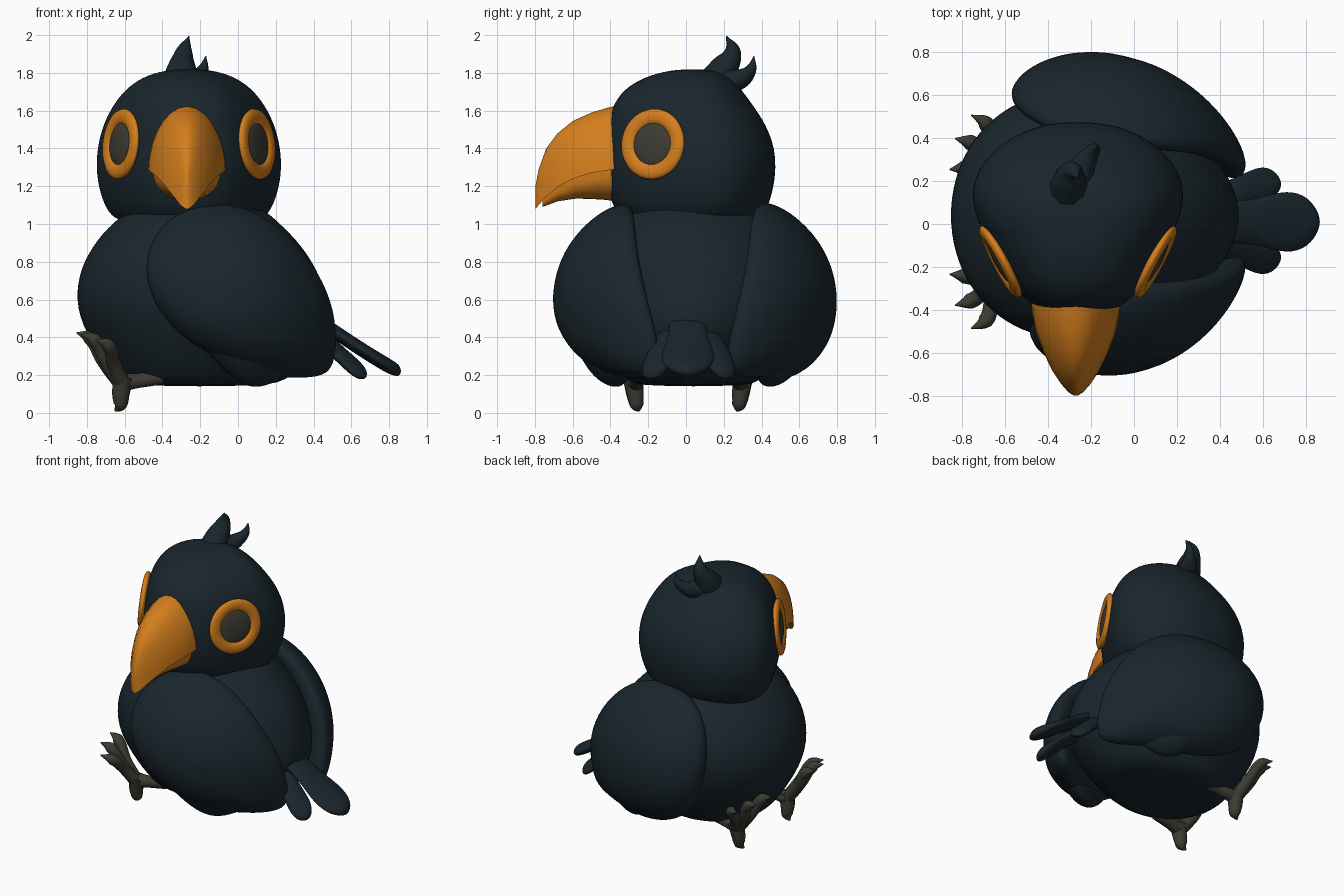
import bpy, bmesh
from math import sin, cos, pi
from mathutils import Vector

if "Cube" in bpy.data.objects:
    bpy.data.objects.remove(bpy.data.objects["Cube"], do_unlink=True)


def material(name, rgb):
    m = bpy.data.materials.new(name)
    m.use_nodes = True
    color = (*rgb, 1)
    m.diffuse_color = color
    m.node_tree.nodes["Principled BSDF"].inputs["Base Color"].default_value = color
    return m


PLUMAGE = material("dark_blue_plumage", (0.0098, 0.0195, 0.0265))
ORANGE = material("orange", (0.66, 0.21, 0.012))
GREY = material("warm_grey", (0.047, 0.045, 0.033))
MID = 0.04      # y of the body's plane of symmetry
HEAD_X = -0.26  # x of the head's plane of symmetry


def finish(obj, mat, subdiv):
    obj.data.materials.clear()
    obj.data.materials.append(mat)
    if subdiv:
        obj.data.shade_smooth()
        mod = obj.modifiers.new("smooth", "SUBSURF")
        mod.levels = mod.render_levels = subdiv
    else:
        bpy.ops.object.select_all(action="DESELECT")
        bpy.context.view_layer.objects.active = obj
        obj.select_set(True)
        bpy.ops.object.shade_smooth_by_angle(angle=0.8)
    return obj


def loft(name, rings, mat, subdiv=2):
    """Skin a list of equal-sized point rings and cap both ends."""
    bm = bmesh.new()
    rows = [[bm.verts.new(p) for p in ring] for ring in rings]
    n = len(rows[0])
    for a, b in zip(rows, rows[1:]):
        for i in range(n):
            j = (i + 1) % n
            bm.faces.new((a[i], a[j], b[j], b[i]))
    bm.faces.new(rows[0])
    bm.faces.new(rows[-1])
    bmesh.ops.recalc_face_normals(bm, faces=bm.faces)
    mesh = bpy.data.meshes.new(name)
    bm.to_mesh(mesh)
    bm.free()
    obj = bpy.data.objects.new(name, mesh)
    bpy.context.collection.objects.link(obj)
    return finish(obj, mat, subdiv)


def tube(name, strands, mat):
    """Tapered round strands; each point is x, y, z, radius."""
    curve = bpy.data.curves.new(name, "CURVE")
    curve.dimensions = "3D"
    curve.bevel_depth = 1
    curve.bevel_resolution = 3
    curve.resolution_u = 6
    curve.use_fill_caps = True
    for pts in strands:
        spline = curve.splines.new("BEZIER")
        spline.bezier_points.add(len(pts) - 1)
        for bp, (x, y, z, r) in zip(spline.bezier_points, pts):
            bp.co = (x, y, z)
            bp.radius = r
            bp.handle_left_type = bp.handle_right_type = "AUTO"
    obj = bpy.data.objects.new(name, curve)
    bpy.context.collection.objects.link(obj)
    bpy.ops.object.select_all(action="DESELECT")
    bpy.context.view_layer.objects.active = obj
    obj.select_set(True)
    bpy.ops.object.convert(target="MESH")
    return finish(bpy.context.view_layer.objects.active, mat, 0)


# Body: egg-shaped rings (z, front x, back x, half depth), narrower to the tail
rings = []
for z, x0, x1, hy in [(0.14, -0.56, 0.15, 0.29), (0.175, -0.65, 0.28, 0.37),
                      (0.38, -0.79, 0.49, 0.5), (0.55, -0.865, 0.5, 0.57),
                      (0.73, -0.855, 0.44, 0.58), (0.88, -0.78, 0.35, 0.54),
                      (1.01, -0.67, 0.22, 0.45), (1.13, -0.5, 0.08, 0.31)]:
    ring = []
    for i in range(24):
        t = 2 * pi * i / 24
        x = (x0 + x1) / 2 + (x1 - x0) / 2 * cos(t)
        ring.append((x, MID + hy * sin(t) * (1 - 0.15 * cos(t)), z))
    rings.append(ring)
loft("body", rings, PLUMAGE)

# Head: plan outline with flat cheeks, scaled and shifted by height
half = [(0.2, 0.41), (0.38, 0.31), (0.48, 0.17), (0.48, 0.03), (0.42, -0.1),
        (0.345, -0.24), (0.25, -0.38), (0.13, -0.45)]
plan = [(0, 0.43)] + half + [(0, -0.46)] + [(-x, y) for x, y in reversed(half)]
levels = [(1.0, 0.7, 0), (1.04, 0.87, 0), (1.13, 0.965, 0), (1.26, 1.03, 0),
          (1.4, 1.02, 0), (1.53, 0.95, -0.02), (1.64, 0.83, -0.045),
          (1.73, 0.67, -0.045), (1.79, 0.46, -0.02), (1.82, 0.2, 0)]
loft("head", [[(HEAD_X + s * x, MID + dy + s * y, z) for x, y in plan]
              for z, s, dy in levels], PLUMAGE)


# Wings: thick curved cushions hugging the body, each with a lower feather layer
def cushion(name, outline, thick, side, depth_mid, x_mid, bend):
    cx = sum(p[0] for p in outline) / len(outline)
    cz = sum(p[1] for p in outline) / len(outline)
    rings = []
    for k in range(11):
        phi = pi * (0.03 + 0.94 * k / 10)
        spread = 1.03 * sin(phi) ** 0.72
        ring = []
        for ox, oz in outline:
            x = cx + (ox - cx) * spread
            z = cz + (oz - cz) * spread
            dx, dz = x - x_mid, z - 0.6
            depth = depth_mid - (bend if dx > 0 else 0.2) * dx * dx
            depth -= (0.8 if dz > 0 else 0.6) * dz * dz
            ring.append((x, MID + side * (depth + thick * cos(phi)), z))
        rings.append(ring)
    loft(name, rings, PLUMAGE)


wing_back = [(-0.1, 1.11), (0.11, 1.06), (0.31, 0.9), (0.45, 0.69),
             (0.51, 0.5), (0.51, 0.32), (0.48, 0.21), (0.35, 0.19), (0.17, 0.2)]
wing_front = {"front": [(0, 0.25), (-0.2, 0.34), (-0.38, 0.48),
                        (-0.49, 0.7), (-0.46, 0.91), (-0.32, 1.06)],
              "rear": [(-0.04, 0.18), (-0.27, 0.22), (-0.47, 0.36),
                       (-0.57, 0.62), (-0.55, 0.9), (-0.36, 1.09)]}
feather = [(-0.3, 0.5), (-0.14, 0.29), (0.0, 0.16), (0.1, 0.13), (0.21, 0.17),
           (0.36, 0.27), (0.38, 0.42), (0.15, 0.55)]
for label, *shape in (("front", -1, 0.59, -0.17, 0.68), ("rear", 1, 0.61, -0.28, 0.54)):
    cushion(label + "_wing", wing_back + wing_front[label], 0.17, *shape)
    cushion(label + "_wing_feather", feather, 0.09, *shape)


# Tail: paddle feathers along stations (x, y, z, half width), outer ones rolled
def paddle(name, stations, thick, roll=0.0):
    loft(name, [[(x, y + w * cos(2 * pi * i / 12),
                  z + min(w, thick) * sin(2 * pi * i / 12)
                  - roll * w * cos(2 * pi * i / 12)) for i in range(12)]
                for x, y, z, w in stations], PLUMAGE)


paddle("tail_feather_middle",
       [(0.33, 0.01, 0.53, 0.11), (0.5, 0.01, 0.44, 0.1), (0.6, 0.01, 0.37, 0.12),
        (0.71, 0.01, 0.30, 0.155), (0.81, 0.01, 0.24, 0.125), (0.865, 0.01, 0.22, 0.03)],
       0.045)
for label, side in (("front", -1), ("rear", 1)):
    paddle("tail_feather_" + label,
           [(x, 0.015 + side * y, z, w) for x, y, z, w in
            [(0.33, 0.07, 0.47, 0.08), (0.48, 0.13, 0.37, 0.075),
             (0.57, 0.165, 0.28, 0.09), (0.64, 0.17, 0.225, 0.08),
             (0.685, 0.17, 0.205, 0.02)]], 0.048, side * 0.4)


# Beak: arched upper half with a hooked tip, rounded lower half
def beak(name, stations, arch):
    rings = []
    for y, z_edge, z_peak, w in stations:
        rings.append([(HEAD_X - 0.01 + w * cos(pi * i / 14), y,
                       z_edge + (z_peak - z_edge) * sin(pi * i / 14) ** arch)
                      for i in range(15)])
    loft(name, rings, ORANGE, 0)


beak("upper_beak", [(-0.37, 1.29, 1.625, 0.205), (-0.41, 1.285, 1.617, 0.203),
                    (-0.5, 1.27, 1.59, 0.185), (-0.6, 1.24, 1.545, 0.148),
                    (-0.68, 1.195, 1.48, 0.11), (-0.74, 1.145, 1.4, 0.07),
                    (-0.78, 1.1, 1.29, 0.035), (-0.797, 1.08, 1.2, 0.008)], 1.1)
beak("lower_beak", [(-0.36, 1.3, 1.12, 0.185), (-0.45, 1.285, 1.13, 0.165),
                    (-0.58, 1.25, 1.135, 0.12), (-0.68, 1.2, 1.12, 0.07),
                    (-0.76, 1.13, 1.09, 0.02)], 0.8)

# Eyes: flattened orange ring around a shallow pupil on each cheek
for label, side in (("left", 1), ("right", -1)):
    normal = Vector((side * 0.88, -0.47, 0.1)).normalized()
    spot = Vector((HEAD_X + side * 0.35, -0.17, 1.422)) + normal * 0.012
    turn = normal.to_track_quat("Z", "Y").to_euler()
    bpy.ops.mesh.primitive_torus_add(major_radius=0.147, minor_radius=0.041,
                                     major_segments=40, minor_segments=12,
                                     location=spot, rotation=turn)
    ring = bpy.context.object
    ring.name = label + "_eye_ring"
    ring.scale.z = 0.55
    finish(ring, ORANGE, 0)
    bpy.ops.mesh.primitive_uv_sphere_add(segments=32, ring_count=12, radius=0.118,
                                         location=spot, rotation=turn)
    pupil = bpy.context.object
    pupil.name = label + "_pupil"
    pupil.scale.z = 0.2
    finish(pupil, GREY, 0)

# Crest: two curled tufts
tube("crest", [
    [(-0.305, 0.15, 1.74, 0.1), (-0.3, 0.2, 1.82, 0.08),
     (-0.285, 0.245, 1.91, 0.047), (-0.26, 0.215, 1.995, 0.002)],
    [(-0.26, 0.22, 1.75, 0.07), (-0.22, 0.3, 1.775, 0.05),
     (-0.185, 0.345, 1.82, 0.03), (-0.17, 0.36, 1.89, 0.002)]], PLUMAGE)

# Feet: shank, heel spur and three raised toes with hooked claws
for label, side in (("front", -1), ("rear", 1)):
    def at(x, y, z, r):
        return (x, 0.01 + side * y, z, r)

    strands = [[at(-0.4, 0.26, 0.19, 0.04), at(-0.53, 0.27, 0.17, 0.04),
                at(-0.62, 0.28, 0.16, 0.05)],
               [at(-0.61, 0.29, 0.19, 0.055), at(-0.62, 0.28, 0.1, 0.047),
                at(-0.625, 0.27, 0.04, 0.037), at(-0.65, 0.26, 0.01, 0.006)]]
    for x, y, z in ((-0.79, 0.25, 0.40), (-0.765, 0.37, 0.39), (-0.69, 0.46, 0.36)):
        strands.append([at(-0.61, 0.285, 0.15, 0.045),
                        at((x - 0.61) / 2 - 0.01, (y + 0.285) / 2, 0.27, 0.036),
                        at(x, y, z, 0.036),
                        at(x - 0.065, y + (y - 0.285) * 0.2, z + 0.025, 0.003)])
    tube(label + "_foot", strands, GREY)
